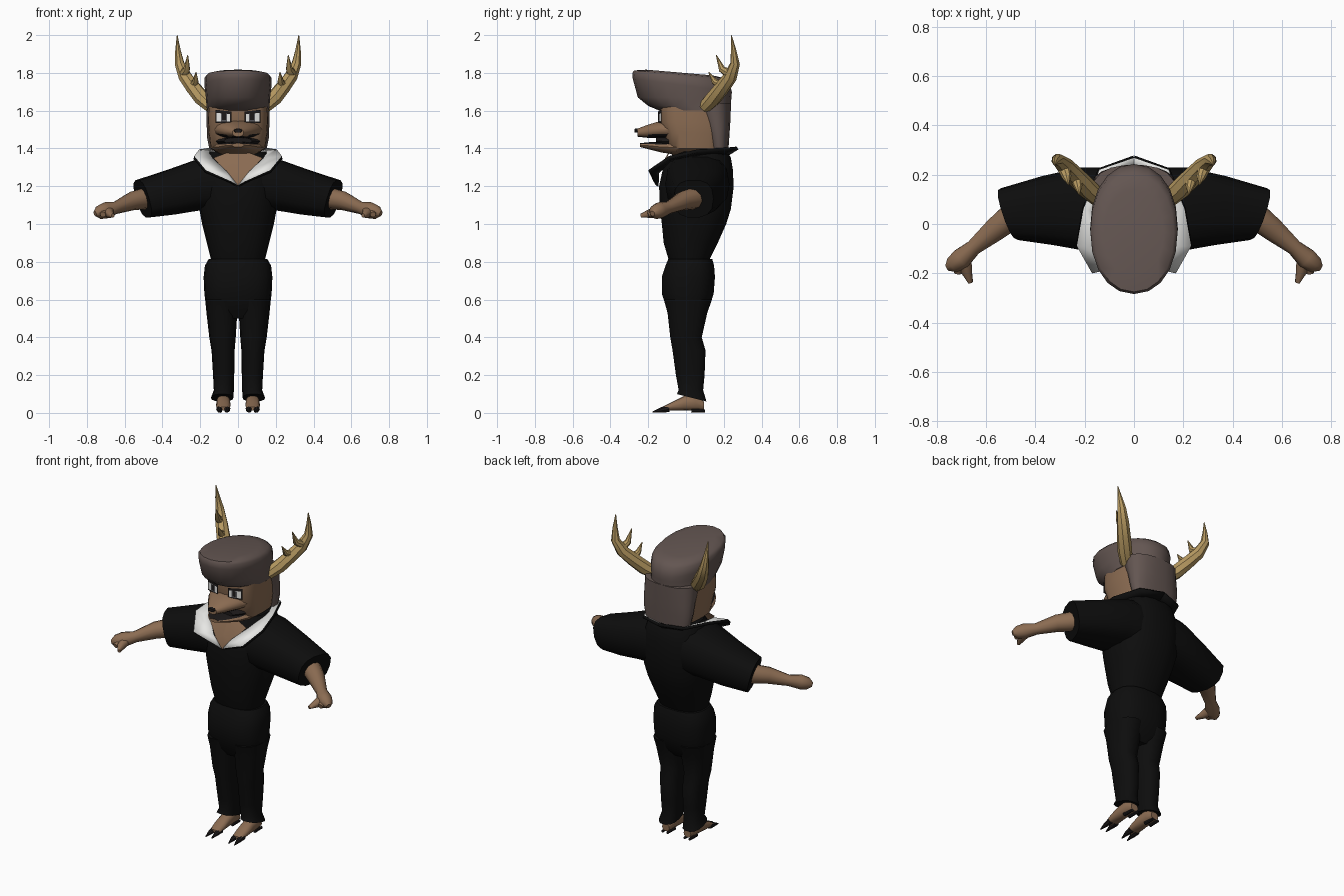
import bpy, bmesh, math
from mathutils import Vector


def mat(name, r, g, b):
    m = bpy.data.materials.new(name)
    m.diffuse_color = (r, g, b, 1)
    return m


CLOTH = mat("black_cloth", 0.004, 0.004, 0.004)
FUR = mat("brown_fur", 0.26, 0.15, 0.085)
HAIR = mat("dark_hair", 0.125, 0.092, 0.083)
HORN = mat("tan_antler", 0.47, 0.32, 0.12)
WHITE = mat("white", 0.8, 0.8, 0.78)
DARK = mat("dark_claw", 0.012, 0.01, 0.01)
GREY = mat("iris_grey", 0.1, 0.1, 0.11)


def finish(name, bm, mats, mirror=False, rule=None, angle=42):
    bmesh.ops.recalc_face_normals(bm, faces=bm.faces)
    for f in bm.faces:
        f.smooth = True
        if rule:
            f.material_index = rule(f)
    me = bpy.data.meshes.new(name)
    bm.to_mesh(me)
    bm.free()
    me.set_sharp_from_angle(angle=math.radians(angle))
    for m in mats:
        me.materials.append(m)
    ob = bpy.data.objects.new(name, me)
    bpy.context.collection.objects.link(ob)
    if mirror:
        ob.modifiers.new("mirror", 'MIRROR').use_mirror_merge = False
    return ob


def add_loft(bm, rings, n=14, p=2.4):
    """Skin rounded-box rings, each given as (centre, u axis, v axis)."""
    loops = []
    for c, u, v in rings:
        c, u, v = Vector(c), Vector(u), Vector(v)
        loop = []
        for i in range(n):
            a = 2 * math.pi * i / n
            s, t = [math.copysign(abs(k) ** (2 / p), k) for k in (math.cos(a), math.sin(a))]
            loop.append(bm.verts.new(c + u * s + v * t))
        loops.append(loop)
    for a, b in zip(loops, loops[1:]):
        for i in range(n):
            j = (i + 1) % n
            bm.faces.new((a[i], a[j], b[j], b[i]))
    bm.faces.new(loops[0][::-1])
    bm.faces.new(loops[-1])


def loft(name, rings, mats, n=14, p=2.4, **kw):
    bm = bmesh.new()
    add_loft(bm, rings, n, p)
    return finish(name, bm, mats, **kw)


def level(z, x0, x1, y0, y1, tilt=0):
    """Horizontal ring from its extents."""
    return (((x0 + x1) / 2, (y0 + y1) / 2, z), ((x1 - x0) / 2, 0, 0), (0, (y1 - y0) / 2, tilt))


def upright(y, x0, x1, z0, z1):
    """Ring standing across the y axis."""
    return (((x0 + x1) / 2, y, (z0 + z1) / 2), ((x1 - x0) / 2, 0, 0), (0, 0, (z1 - z0) / 2))


def tubes(name, paths, mats, n=8, **kw):
    """Tapered tubes along (x, y, z, radius) paths."""
    bm = bmesh.new()
    for path in paths:
        pts = [Vector(q[:3]) for q in path]
        rings = []
        for i, q in enumerate(path):
            t = (pts[min(i + 1, len(pts) - 1)] - pts[max(i - 1, 0)]).normalized()
            u = t.cross(Vector((0.3, 1, 0.1))).normalized()
            rings.append((pts[i], u * q[3], t.cross(u) * q[3]))
        add_loft(bm, rings, n, 2)
    return finish(name, bm, mats, mirror=True, **kw)


# Shirt body and sleeves
loft("shirt", [level(z, -x, x, a, b) for z, x, a, b in (
    (.80, .14, -.09, .12), (.90, .165, -.12, .17), (1.0, .19, -.13, .215), (1.08, .205, -.14, .24),
    (1.2, .21, -.145, .255), (1.29, .2, -.125, .25), (1.35, .17, -.08, .24), (1.385, .15, -.05, .22))],
    [CLOTH], n=18)
loft("sleeve", [
    ((.10, .06, 1.22), (0, .17, 0), (0, 0, .15)),
    ((.20, .06, 1.21), (.01, .17, 0), (0, 0, .14)),
    ((.35, .055, 1.17), (.02, .14, 0), (.01, 0, .122)),
    ((.505, .04, 1.133), (.035, .105, 0), (.028, 0, .1))], [CLOTH], p=2.6, mirror=True)

# Trousers
loft("hips", [level(z, -x, x, a, b) for z, x, a, b in (
    (.50, .14, -.07, .08), (.55, .166, -.10, .12), (.63, .178, -.13, .148), (.72, .182, -.13, .155),
    (.78, .175, -.11, .15), (.815, .155, -.095, .14))], [CLOTH], n=18, p=2.6)
loft("trouser_leg", [level(*r) for r in (
    (.60, .004, .174, -.12, .14), (.53, .004, .167, -.1, .115), (.40, .012, .152, -.085, .085),
    (.33, .018, .140, -.073, .105), (.20, .02, .132, -.055, .1), (.12, .022, .128, -.04, .092),
    (.08, .024, .143, -.05, .11, -.02))], [CLOTH], mirror=True)

# Feet with claws
loft("foot", [upright(*r) for r in (
    (.095, .05, .1, .015, .06), (.05, .042, .113, .012, .1), (-.01, .04, .115, .012, .09),
    (-.07, .04, .116, .012, .06), (-.125, .045, .11, .012, .032))], [FUR], n=12, mirror=True)
tubes("claws", [[(x, -.09, .022, .018), (x, -.13, .016, .015), (x * 1.02, -.178, .004, .003)]
                for x in (.058, .098)] +
      [[(x, .03, .012, .012), (x, .1, .009, .008)] for x in (.06, .095)], [DARK])

# Forearm, hand and fingers
tubes("forearm", [[(.46, .06, 1.14, .06), (.56, -.02, 1.122, .05), (.65, -.095, 1.085, .033),
                   (.70, -.14, 1.072, .044), (.735, -.165, 1.062, .036), (.757, -.178, 1.055, .014)],
                  [(.69, -.13, 1.07, .032), (.68, -.19, 1.055, .024), (.662, -.238, 1.045, .01)],
                  [(.71, -.15, 1.065, .03), (.715, -.2, 1.05, .015)]], [FUR], n=10)

# Neck, open chest and folded collar
loft("neck", [level(1.25, -.1, .1, -.06, .14), level(1.42, -.12, .12, -.06, .18)], [FUR])


def strip(name, lower, upper, mats, **kw):
    bm = bmesh.new()
    a, b = [[bm.verts.new(q) for q in row] for row in (lower, upper)]
    for i in range(len(a) - 1):
        bm.faces.new((a[i], a[i + 1], b[i + 1], b[i]))
    ob = finish(name, bm, mats, **kw)
    if sum(f.normal.z for f in ob.data.polygons) < 0:
        ob.data.flip_normals()
    return ob


strip("chest", [(0, -.157, 1.2), (.05, -.152, 1.26), (.13, -.1, 1.35)],
      [(0, -.155, 1.215), (0, -.145, 1.29), (0, -.08, 1.40)], [FUR], mirror=True)
collar = strip(
    "collar",
    [(0, -.16, 1.205), (.06, -.155, 1.28), (.13, -.09, 1.345), (.15, .05, 1.375), (.1, .19, 1.38), (0, .22, 1.38)],
    [(.035, -.172, 1.225), (.17, -.2, 1.285), (.232, -.09, 1.36), (.205, .06, 1.395), (.14, .22, 1.405),
     (0, .268, 1.41)], [WHITE, CLOTH], mirror=True)
s = collar.modifiers.new("fold", 'SOLIDIFY')
s.thickness, s.offset, s.material_offset, s.material_offset_rim = .018, -1, 1, 1

# Head and muzzle
loft("head", [level(z, -x, x, a, b) for z, x, a, b in (
    (1.36, .085, -.07, .15), (1.40, .145, -.1, .19), (1.48, .156, -.115, .2), (1.54, .16, -.14, .2),
    (1.63, .158, -.14, .2))], [FUR], n=20, p=3.5)
loft("upper_jaw", [upright(y, -x, x, a, b) for y, x, a, b in (
    (-.07, .135, 1.45, 1.55), (-.13, .115, 1.452, 1.548), (-.20, .07, 1.455, 1.527), (-.258, .03, 1.462, 1.505))],
    [FUR, DARK], p=2.2, rule=lambda f: int(f.normal.z < -.8))
loft("lower_jaw", [upright(y, -x, x, a, b) for y, x, a, b in (
    (-.05, .135, 1.365, 1.445), (-.13, .11, 1.378, 1.437), (-.20, .07, 1.396, 1.433), (-.243, .032, 1.407, 1.428))],
    [FUR, DARK], p=2.2, rule=lambda f: int(f.normal.z > .8))
loft("mouth", [upright(-.09, -.118, .118, 1.41, 1.462), upright(-.16, -.075, .075, 1.42, 1.46)], [DARK], p=2)
loft("nose", [upright(-.24, -.026, .026, 1.482, 1.508), upright(-.272, -.02, .02, 1.484, 1.504)], [DARK], n=8)


# Layered flat eyes following the slanted face
def eye_plate(name, m, x0, x1, z0, z1, layer, droop=0):
    def y(x):
        return -.148 + (x - .04) * .24 - layer * .002
    strip(name, [(x0, y(x0), z0), (x1, y(x1), z0)],
          [(x0, y(x0), z1 - droop), (x1, y(x1), z1)], [m], mirror=True)


eye_plate("eye_rim", DARK, .034, .12, 1.536, 1.605, 0, .01)
eye_plate("eye_white", WHITE, .042, .114, 1.543, 1.588, 1, .006)
eye_plate("iris", GREY, .058, .09, 1.543, 1.585, 2)
eye_plate("pupil", DARK, .064, .084, 1.55, 1.585, 3)

# Hair: overhanging top and the mane behind the cheeks
loft("hair_top", [level(*r) for r in (
    (1.60, -.163, .163, -.14, .235), (1.625, -.167, .167, -.2, .238), (1.67, -.17, .17, -.255, .24),
    (1.735, -.178, .178, -.282, .243, -.035), (1.775, -.177, .177, -.284, .228, -.025),
    (1.793, -.162, .162, -.275, .2, -.02), (1.802, -.12, .12, -.21, .14, -.015))], [HAIR], n=20, p=2.15)
loft("hair_back", [level(z, -x, x, a, b) for z, x, a, b in (
    (1.39, .15, .13, .225), (1.46, .164, .115, .23), (1.53, .166, .09, .235), (1.64, .168, .03, .24))],
    [HAIR], n=18, p=2.4)

# Antlers with two tines each
tubes("antler", [
    [(.14, .10, 1.62, .035), (.19, .145, 1.665, .042), (.235, .19, 1.72, .04), (.28, .235, 1.78, .036),
     (.31, .26, 1.85, .026), (.318, .252, 1.92, .015), (.322, .24, 2.0, .002)],
    [(.24, .2, 1.73, .026), (.226, .15, 1.755, .017), (.222, .12, 1.805, .002)],
    [(.29, .24, 1.79, .028), (.272, .19, 1.82, .019), (.266, .16, 1.895, .002)]], [HORN])
